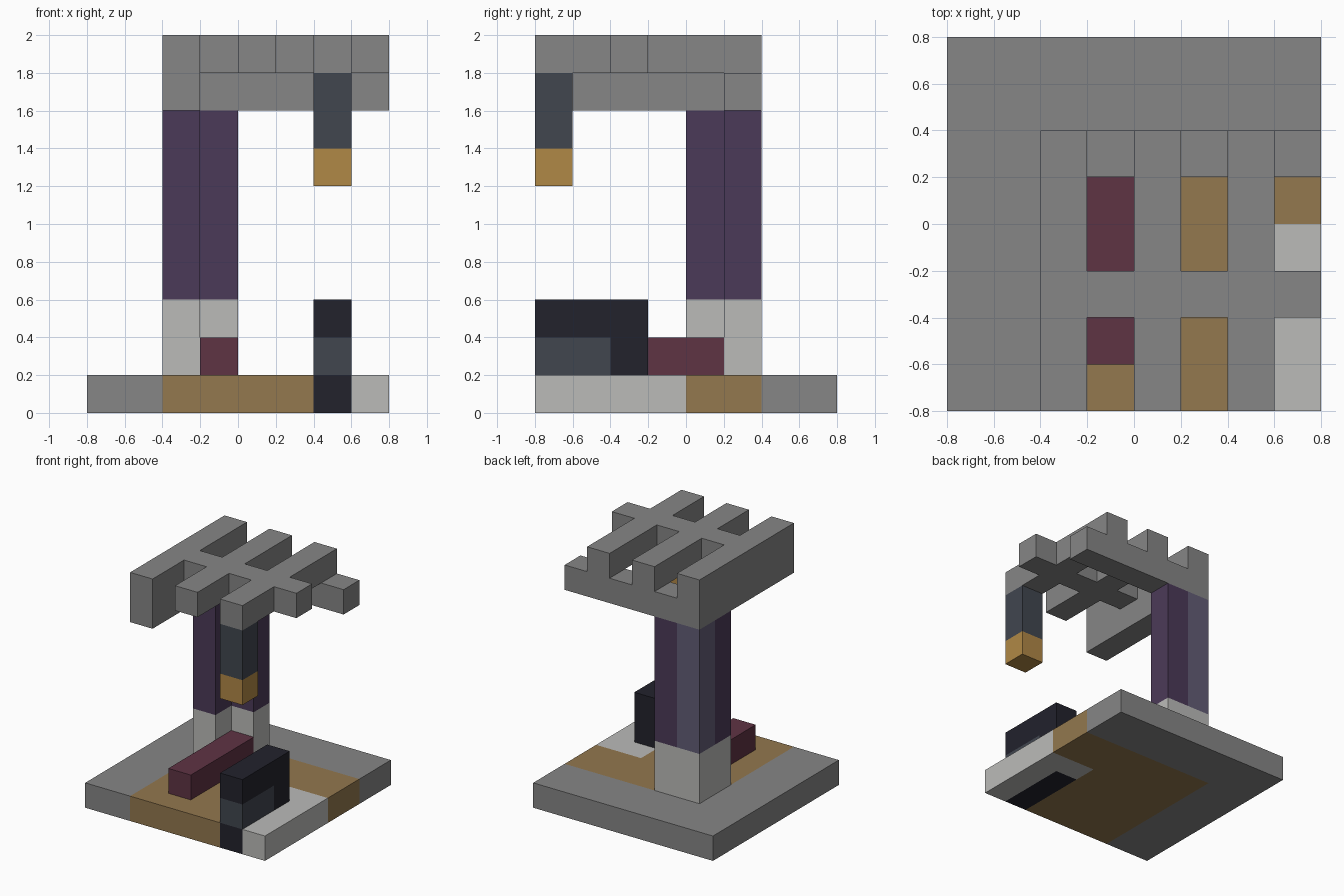
import bpy
import bmesh
from mathutils import Vector

if "Cube" in bpy.data.objects:
    bpy.data.objects.remove(bpy.data.objects["Cube"], do_unlink=True)

UNIT = 0.2
ORIGIN = Vector((-0.8, -0.8, 0))


def material(name, hex_colour):
    rgb = [int(hex_colour[i:i + 2], 16) / 255 for i in (0, 2, 4)]
    linear = [c / 12.92 if c < 0.04045 else ((c + 0.055) / 1.055) ** 2.4 for c in rgb]
    mat = bpy.data.materials.new(name)
    mat.use_nodes = True
    mat.diffuse_color = (*linear, 1)
    bsdf = next(n for n in mat.node_tree.nodes if n.type == 'BSDF_PRINCIPLED')
    bsdf.inputs["Base Color"].default_value = (*linear, 1)
    bsdf.inputs["Roughness"].default_value = 0.9
    return mat


def box(x, y, z):
    """Grid cells of a cuboid; each argument is a (start, end) span."""
    return {(i, j, k) for i in range(*x) for j in range(*y) for k in range(*z)}


def solid(name, cells, mat):
    """One closed block-style mesh wrapping a set of grid cells."""
    bm = bmesh.new()
    for cell in cells:
        for axis in range(3):
            for side in (0, 1):
                beside = list(cell)
                beside[axis] += 2 * side - 1
                if tuple(beside) in cells:
                    continue
                u, v = (axis + 1) % 3, (axis + 2) % 3
                loop = [(0, 0), (1, 0), (1, 1), (0, 1)]
                corners = []
                for a, b in (loop if side else reversed(loop)):
                    p = Vector(cell)
                    p[axis] += side
                    p[u] += a
                    p[v] += b
                    corners.append(bm.verts.new(p * UNIT + ORIGIN))
                bm.faces.new(corners)
    bmesh.ops.remove_doubles(bm, verts=bm.verts, dist=0.001)
    bmesh.ops.dissolve_limit(bm, angle_limit=0.01, verts=bm.verts, edges=bm.edges)
    mesh = bpy.data.meshes.new(name)
    bm.to_mesh(mesh)
    bm.free()
    mesh.materials.append(mat)
    obj = bpy.data.objects.new(name, mesh)
    bpy.context.collection.objects.link(obj)
    return obj


stone = material("grey stone", "868686")
wood = material("brown wood", "93784E")
pale = material("pale stone", "BBBBB9")
black = material("blue black", "22222C")
slate = material("slate", "41464F")
maroon = material("maroon", "5F3344")
purple = material("dark purple", "4B3A58")
mauve = material("greyish purple", "625D76")
amber = material("amber", "B08846")

# Ground slab: stone border, wooden floor, pale patch and dark footing
ground = (0, 1)
whole = box((0, 8), (0, 8), ground)
floor = box((2, 8), (0, 6), ground)
patch = box((6, 8), (0, 4), ground)
footing = box((6, 7), (0, 3), ground)
solid("stone_border", whole - floor, stone)
solid("wooden_floor", floor - patch, wood)
solid("pale_patch", patch - footing, pale)
solid("dark_footing", footing, black)

# Dark hooked block with a slate core
hook = box((6, 7), (0, 3), (1, 3))
core = box((6, 7), (0, 2), (1, 2))
solid("hooked_block", hook - core, black)
solid("hook_core", core, slate)

# Low bench
solid("bench", box((3, 4), (1, 5), (1, 2)), maroon)


# L-shaped corner pillar: pale plinth, two dark wings and a lighter corner
def pillar(z):
    return box((2, 4), (4, 6), z) - box((3, 4), (4, 5), z)


shaft = (3, 8)
corner = box((2, 3), (5, 6), shaft)
solid("pillar_plinth", pillar((1, 3)), pale)
solid("pillar_wings", pillar(shaft) - corner, purple)
solid("pillar_corner", corner, mauve)

# Lattice canopy: low rear beam, deep side beam, rafters and a cross tie
canopy = box((2, 8), (5, 6), (8, 9)) | box((2, 3), (0, 6), (8, 10))
for x in (4, 6):
    canopy |= box((x, x + 1), (0, 6), (9, 10))
canopy |= box((2, 8), (2, 3), (9, 10))
solid("lattice_canopy", canopy, stone)

# Hanging lamp under the front of the outer rafter
solid("lamp_hanger", box((6, 7), (0, 1), (7, 9)), slate)
solid("lamp", box((6, 7), (0, 1), (6, 7)), amber)
